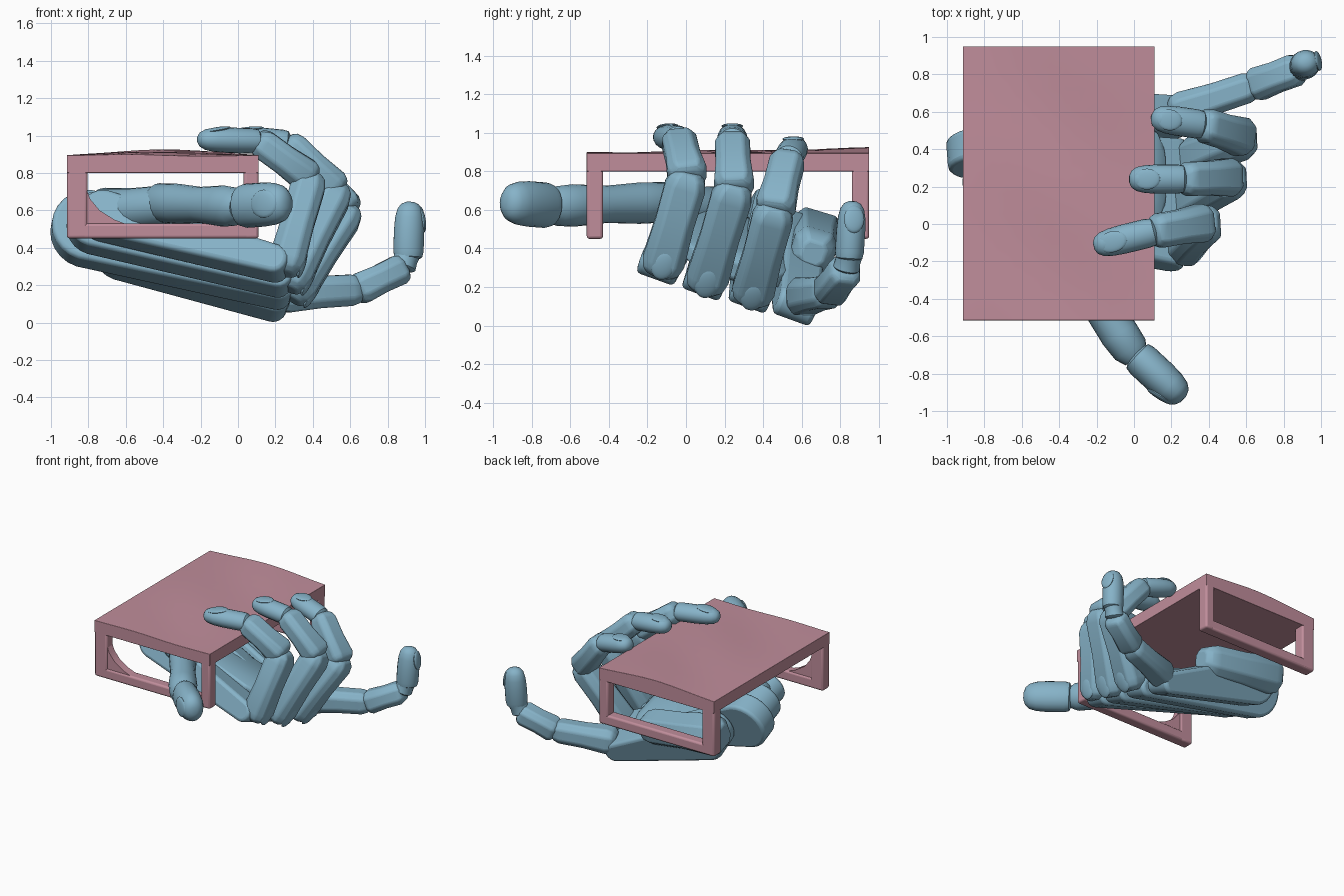
import bpy, bmesh, math
from mathutils import Vector as V, Matrix

if "Cube" in bpy.data.objects:
    bpy.data.objects.remove(bpy.data.objects["Cube"])


def material(name, rgb):
    m = bpy.data.materials.new(name)
    m.diffuse_color = (*rgb, 1)
    m.use_nodes = True
    m.node_tree.nodes["Principled BSDF"].inputs["Base Color"].default_value = m.diffuse_color
    return m


BLUE = material("blue", (0.24, 0.45, 0.58))
PINK = material("pink", (0.53, 0.27, 0.33))


def finish(name, bm, mat, bevel=0, angle=32):
    bmesh.ops.recalc_face_normals(bm, faces=bm.faces)
    me = bpy.data.meshes.new(name)
    bm.to_mesh(me)
    bm.free()
    me.shade_smooth()
    me.set_sharp_from_angle(angle=math.radians(angle))
    me.materials.append(mat)
    ob = bpy.data.objects.new(name, me)
    bpy.context.collection.objects.link(ob)
    if bevel:
        b = ob.modifiers.new("bevel", "BEVEL")
        b.width, b.segments, b.limit_method = bevel, 3, "ANGLE"
    return ob


def frame(axis, hint):
    """Axis, side and dorsal unit vectors."""
    d = axis.normalized()
    s = d.cross(hint).normalized()
    return d, s, s.cross(d).normalized()


OCT = [(1, .5), (.62, 1), (-.62, 1), (-1, .5), (-1, -.5), (-.55, -1), (.55, -1), (1, -.5)]
ROUND = [(math.cos(i * math.pi / 10), math.sin(i * math.pi / 10)) for i in range(20)]
BONE = [(-.06, .55), (0, .86), (.1, 1), (.5, .94), (.9, 1), (1, .86), (1.06, .55)]
TIP = [(-.03, .6), (.02, .92), (.12, 1), (.5, 1), (.72, .95), (.87, .82), (.96, .58), (1, .25)]


def loft(name, a, b, hint, w, h, section=OCT, steps=BONE, end=1.0):
    """Finger segment from a to b; radii shrink to the factor end at b."""
    a, b = V(a), V(b)
    d, s, u = frame(b - a, V(hint))
    bm = bmesh.new()
    rings = []
    for t, r in steps:
        k = r * (1 + (end - 1) * min(max(t, 0), 1))
        rings.append([bm.verts.new(a + (b - a) * t + s * x * w * k + u * y * h * k)
                      for x, y in section])
    n = len(section)
    for p, q in zip(rings, rings[1:]):
        for i in range(n):
            bm.faces.new((p[i], p[(i + 1) % n], q[(i + 1) % n], q[i]))
    bm.faces.new(rings[0])
    bm.faces.new(rings[-1])
    return finish(name, bm, BLUE, 0.012 if section is OCT else 0)


def nail(name, a, b, hint, w, h, at=.70, length=.24):
    a, b = V(a), V(b)
    d, s, u = frame(b - a, V(hint))
    L = (b - a).length
    # lean the plate so it follows the tapering fingertip
    lean = 0.2 if at > .5 else 0
    d2, u2 = (d - u * lean).normalized(), (u + d * lean).normalized()
    m = Matrix((d2 * L * length, s * w * .72, u2 * h * .2)).transposed().to_4x4()
    m.translation = a + d * L * at + u * h * .79
    bm = bmesh.new()
    bmesh.ops.create_uvsphere(bm, u_segments=20, v_segments=10, radius=1, matrix=m)
    finish(name, bm, BLUE)


def slab(name, wrist, knuckle, ra, rb, wa, wb):
    """Palm plate: tapered side outline with round ends, widths wa to wb."""
    a, b = V(wrist), V(knuckle)
    d, s, u = frame(b - a, V((0, .34, .94)))
    pts = []
    for i in range(13):
        t = math.pi / 2 + math.pi * i / 12
        pts.append((a + d * math.cos(t) * ra + u * math.sin(t) * ra, wa))
    for i in range(9):
        t = -math.pi / 2 + math.pi * i / 8
        pts.append((b + d * math.cos(t) * rb * .9 + u * math.sin(t) * rb, wb))
    bm = bmesh.new()
    rows = [[bm.verts.new(p + s * k * w / 2) for p, w in pts] for k in (-1, 1)]
    n = len(pts)
    for i in range(n):
        j = (i + 1) % n
        bm.faces.new((rows[0][i], rows[0][j], rows[1][j], rows[1][i]))
    for r in rows:
        bm.faces.new(r)
    finish(name, bm, BLUE, 0.025)


def box(name, lo, hi, cuts=0, bevel=.015):
    lo, hi = V(lo), V(hi)
    bm = bmesh.new()
    bmesh.ops.create_cube(bm, size=1, matrix=Matrix.Translation((lo + hi) / 2) @
                          Matrix.Diagonal((*(hi - lo), 1)))
    if cuts:
        bmesh.ops.subdivide_edges(bm, edges=bm.edges[:], cuts=cuts, use_grid_fill=True)
        # soft unevenness of the board's upper face
        for v in bm.verts:
            if v.co.z > hi.z - .001:
                x = (v.co.x - lo.x) / (hi.x - lo.x)
                y = (v.co.y - lo.y) / (hi.y - lo.y)
                edge = math.sin(math.pi * x)
                v.co.z += .025 * edge * y + .006 * edge * math.sin(11 * y + 6 * x)
    return finish(name, bm, PINK, bevel)


# table: top board and two open end frames
box("table_top", (-.915, -.515, .80), (.11, .95, .895), cuts=12)
for end, y0, y1 in (("front", -.515, -.43), ("back", .86, .95)):
    for side, x0, x1 in (("left", -.915, -.805), ("right", .03, .11)):
        box(f"{end}_{side}_leg", (x0, y0, .45), (x1, y1, .84))
    box(f"{end}_lower_rail", (-.915, y0, .45), (.11, y1, .53))
# thickened lower corner of the front frame
bm = bmesh.new()
tri = [(-.83, .5), (-.58, .52), (-.66, .55), (-.74, .60), (-.79, .66), (-.82, .74)]
f = bm.faces.new([bm.verts.new((x, -.505, z)) for x, z in tri])
ext = bmesh.ops.extrude_face_region(bm, geom=[f])["geom"]
bmesh.ops.translate(bm, vec=(0, .065, 0),
                    verts=[g for g in ext if isinstance(g, bmesh.types.BMVert)])
finish("front_corner_web", bm, PINK)

# palm plates: the back of the hand rises from little finger to index
slab("palm_index", (-.72, .02, .57), (.20, -.135, .315), .125, .08, .17, .21)
slab("palm_middle", (-.76, .18, .53), (.22, .10, .235), .155, .08, .18, .21)
slab("palm_ring", (-.80, .38, .50), (.22, .34, .17), .20, .08, .17, .21)
slab("palm_little", (-.60, .58, .41), (.20, .57, .105), .17, .08, .22, .21)

# palm pads
loft("heel_pad", (-.76, .66, .47), (-.12, .66, .38), (0, .3, 1), .14, .14, end=.8)
loft("thumb_pad", (-.74, .20, .58), (-.36, -.14, .63), (0, 0, 1), .16, .14, ROUND, end=.75)
loft("palm_cushion", (-.55, .30, .50), (.12, .25, .30), (0, .3, 1), .28, .08, end=1)

# curled fingers: base, middle joint, end joint, tip
FINGERS = {
    "index": ((.25, -.13, .29), (.385, .01, .77), (.11, -.04, .97), (-.215, -.12, .98)),
    "middle": ((.28, .10, .21), (.53, .25, .71), (.27, .24, .96), (-.025, .24, .99)),
    "ring": ((.30, .34, .15), (.59, .46, .60), (.37, .53, .87), (.095, .57, .935)),
}
for n, (a, b, c, e) in FINGERS.items():
    loft(f"{n}_lower_segment", a, b, (1, 0, -.2), .112, .098, end=.95)
    loft(f"{n}_middle_segment", b, c, (1, 0, 1), .104, .092, end=.86)
    loft(f"{n}_tip", c, e, (0, 0, 1), .078, .068, ROUND, TIP)
    nail(f"{n}_nail", c, e, (0, 0, 1), .078, .068)
    nail(f"{n}_knuckle_plate", a, b, (1, 0, -.2), .09, .104, .1, .16)

# outstretched little finger
a, b, c, e = (.22, .60, .15), (.64, .74, .175), (.88, .83, .29), (.92, .865, .645)
m = (.91, .845, .345)
loft("little_lower_segment", a, b, (0, 0, -1), .098, .1, end=.82)
loft("little_middle_segment", b, c, (.4, 0, -1), .09, .085, end=.95)
loft("little_tip", m, e, (1, .2, 0), .075, .082, ROUND, TIP)
nail("little_nail", m, e, (1, .2, 0), .075, .085)
loft("little_end_joint", c, (.91, .85, .38), (1, .2, 0), .07, .07, ROUND)

# thumb passing through the front frame
b, c, e = (-.42, -.10, .64), (-.02, -.67, .62), (.265, -.935, .64)
side = (-.75, -.65, 0)
loft("thumb_lower_segment", b, c, side, .105, .10, ROUND,
     [(-.1, .7), (0, 1), (.25, 1.02), (.55, .92), (.85, 1.05), (1, .98), (1.08, .7)])
m = tuple(V(c) + (V(e) - V(c)) * .12)
loft("thumb_tip", m, e, side, .118, .095, ROUND, TIP)
nail("thumb_nail", m, e, side, .105, .095)
